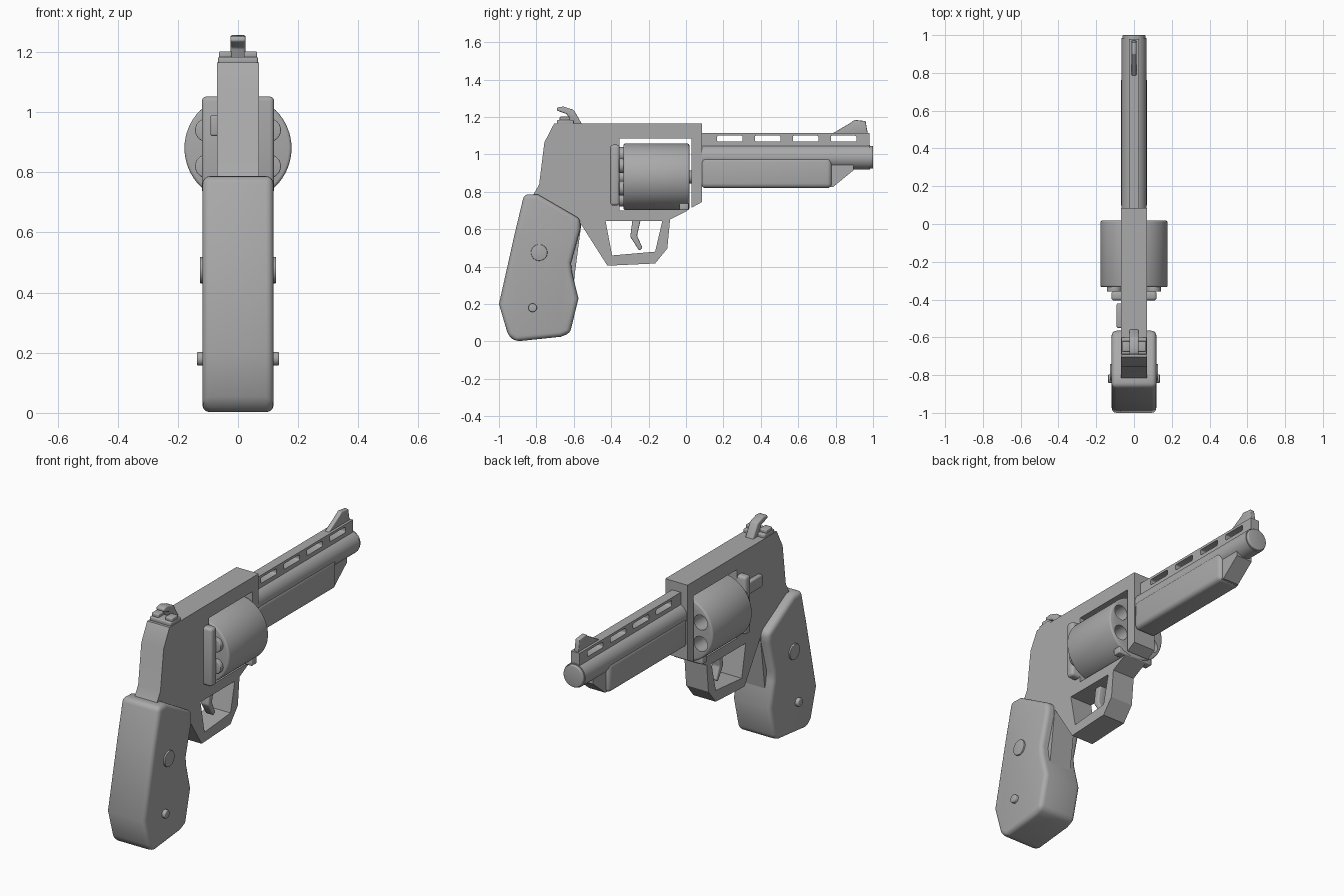
import bpy, bmesh, math
from mathutils import Matrix

cube = bpy.data.objects.get("Cube")
if cube:
    bpy.data.objects.remove(cube, do_unlink=True)

steel = bpy.data.materials.new("plain_grey")
steel.use_nodes = True
GREY = (0.4, 0.4, 0.4, 1)
steel.diffuse_color = GREY
steel.node_tree.nodes["Principled BSDF"].inputs["Base Color"].default_value = GREY


def finish(name, bm, bevel=0, segments=3):
    bmesh.ops.recalc_face_normals(bm, faces=bm.faces[:])
    mesh = bpy.data.meshes.new(name)
    bm.to_mesh(mesh)
    bm.free()
    obj = bpy.data.objects.new(name, mesh)
    bpy.context.collection.objects.link(obj)
    mesh.materials.append(steel)
    if bevel:
        mod = obj.modifiers.new("Bevel", 'BEVEL')
        mod.width, mod.segments = bevel, segments
        mod.limit_method = 'ANGLE'
        apply(obj, mod)
    smooth(obj)
    return obj


def activate(obj):
    bpy.ops.object.select_all(action='DESELECT')
    obj.select_set(True)
    bpy.context.view_layer.objects.active = obj


def apply(obj, mod):
    activate(obj)
    bpy.ops.object.modifier_apply(modifier=mod.name)


def smooth(obj):
    activate(obj)
    bpy.ops.object.shade_smooth_by_angle(angle=math.radians(32))


def prism(name, profile, x0, x1, bevel=0, segments=3):
    """Side profile of (y, z) points extruded across x."""
    bm = bmesh.new()
    face = bm.faces.new([bm.verts.new((x0, y, z)) for y, z in profile])
    ext = bmesh.ops.extrude_face_region(bm, geom=[face])
    moved = [v for v in ext["geom"] if isinstance(v, bmesh.types.BMVert)]
    bmesh.ops.translate(bm, verts=moved, vec=(x1 - x0, 0, 0))
    return finish(name, bm, bevel, segments)


def box(name, x, y, z, bevel=0):
    profile = [(y[0], z[0]), (y[1], z[0]), (y[1], z[1]), (y[0], z[1])]
    return prism(name, profile, x[0], x[1], bevel)


def rod(name, axis, radius, center, length, bevel=0, sides=48):
    bm = bmesh.new()
    turn = Matrix.Rotation(math.pi / 2, 4, 'Y' if axis == 'X' else 'X')
    bmesh.ops.create_cone(bm, cap_ends=True, segments=sides, radius1=radius, radius2=radius,
                          depth=length, matrix=Matrix.Translation(center) @ turn)
    return finish(name, bm, bevel)


def cut(target, cutter):
    mod = target.modifiers.new("Cut", 'BOOLEAN')
    mod.operation, mod.solver, mod.object = 'DIFFERENCE', 'EXACT', cutter
    apply(target, mod)
    bpy.data.objects.remove(cutter, do_unlink=True)
    smooth(target)


# Frame with open cylinder window and trigger guard
frame = prism("frame", [
    (-0.705, 1.165), (0.085, 1.165), (0.085, 0.745), (0.03, 0.715), (0.03, 1.085),
    (-0.355, 1.085), (-0.355, 0.70), (0.01, 0.70), (-0.085, 0.652), (-0.10, 0.497),
    (-0.165, 0.417), (-0.42, 0.405), (-0.56, 0.625), (-0.605, 0.28), (-0.80, 0.28),
    (-0.83, 0.76), (-0.785, 0.84), (-0.757, 1.065)], -0.069, 0.069)
cut(frame, prism("guard_cutter", [(-0.43, 0.643), (-0.127, 0.643), (-0.165, 0.48),
                                  (-0.395, 0.46)], -0.2, 0.2))
box("crane", (-0.11, 0.11), (-0.035, 0.013), (0.702, 0.74), 0.006)
box("recoil_shield", (-0.12, 0.12), (-0.405, -0.355), (0.727, 1.052), 0.015)
box("cylinder_latch", (-0.092, -0.06), (-0.55, -0.42), (0.92, 0.99), 0.008)

# Cylinder with six chambers and rims
AXIS_Z = 0.88
cylinder = rod("cylinder", 'Y', 0.178, (0, -0.158, AXIS_Z), 0.352, 0.01, 64)
for i in range(6):
    a = math.radians(30 + 60 * i)
    x, z = 0.107 * 1.12 * math.cos(a), AXIS_Z + 0.12 * math.sin(a)
    cut(cylinder, rod("chamber_cutter", 'Y', 0.042, (x, -0.05, z), 0.4, sides=24))
    rod("chamber_rim", 'Y', 0.039, (x, -0.342, z), 0.032, 0.004, 24)
rod("cylinder_axle", 'Y', 0.035, (0, -0.16, AXIS_Z), 0.40, sides=24)

# Barrel, under lug and front web
rod("barrel", 'Y', 0.066, (0, 0.525, 0.985), 0.92)
rod("muzzle", 'Y', 0.061, (0, 0.9875, 0.985), 0.025, 0.005)
lug = [(0.08, 0.82), (0.78, 0.82), (0.78, 0.985), (0.08, 0.985)]
prism("barrel_lug", lug, -0.069, 0.069, 0.025, 4)
prism("lug_web", [(0.77, 0.825), (0.785, 0.825), (0.895, 0.915), (0.895, 0.96), (0.77, 0.96)],
      -0.05, 0.05)

# Slotted top rib
rib = box("top_rib", (-0.027, 0.027), (0.08, 0.98), (1.03, 1.114))
for i in range(4):
    y = 0.165 + 0.203 * i
    cut(rib, box("slot_cutter", (-0.1, 0.1), (y, y + 0.138), (1.068, 1.1), 0.008))

# Sights
prism("front_sight", [(0.78, 1.11), (0.885, 1.172), (0.90, 1.185), (0.96, 1.178),
                      (0.972, 1.11)], -0.013, 0.013, 0.004)
box("rear_sight_base", (-0.066, 0.066), (-0.69, -0.60), (1.16, 1.184), 0.005)
for side in (-1, 1):
    xs = sorted((side * 0.02, side * 0.064))
    box("rear_sight_blade", xs, (-0.675, -0.62), (1.18, 1.202), 0.005)

# Hammer and trigger
prism("hammer", [(-0.692, 1.235), (-0.688, 1.252), (-0.655, 1.256), (-0.60, 1.238),
                 (-0.555, 1.16), (-0.62, 1.16), (-0.635, 1.215)], -0.025, 0.025, 0.007)
prism("trigger", [(-0.285, 0.66), (-0.24, 0.66), (-0.262, 0.565), (-0.232, 0.5),
                  (-0.25, 0.485), (-0.298, 0.56)], -0.025, 0.025, 0.007)

# Grip and its screws
prism("grip", [
    (-0.865, 0.788), (-0.79, 0.785), (-0.565, 0.655), (-0.565, 0.60), (-0.615, 0.42),
    (-0.61, 0.37), (-0.575, 0.23), (-0.62, 0.045), (-0.67, 0.025), (-0.91, 0.0),
    (-0.95, 0.03), (-1.0, 0.20), (-0.915, 0.58)], -0.118, 0.118, 0.035, 4)
rod("grip_medallion", 'X', 0.044, (0, -0.785, 0.475), 0.254, 0.003, 32)
rod("grip_screw", 'X', 0.023, (0, -0.82, 0.18), 0.274, 0.006, 24)
